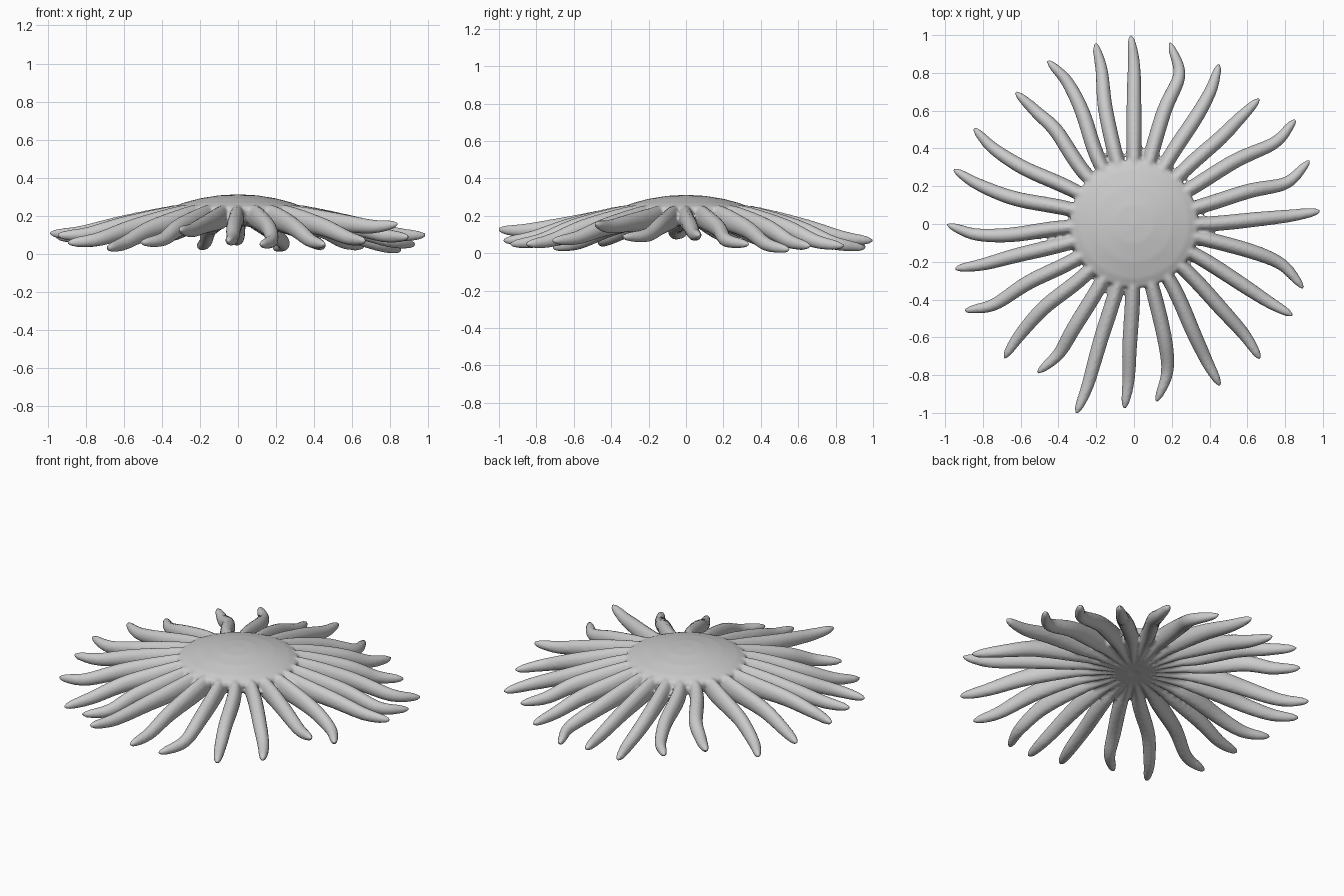
import bpy
import bmesh
from math import cos, sin, pi, radians
from mathutils import Vector

if "Cube" in bpy.data.objects:
    bpy.data.objects.remove(bpy.data.objects["Cube"])

SIDES = 12
STEPS = 6

# Arms counterclockwise from +x: bends at root, middle, outer part and tip (degrees),
# then reach and tip height (hundredths)
ARMS = [
    (0, 2, 3, 4, 99, 10), (0, 1, 0, 5, 99, 5), (2, 2, 0, 3, 102, 2), (2, 0, 0, 0, 94, 4),
    (2, 0, 0, 2, 96, 4), (1, 0, -2, 4, 98, 3), (0, 0, 0, 1, 100, 7), (0, -1, -3, -3, 98, 4),
    (-1, -5, -5, -2, 98, 10), (-1, -5, -4, -3, 94, 11), (1, 3, 2, -1, 99, 6),
    (2, 3, 1, -2, 100, 9), (3, 5, 4, 0, 99, 11), (1, 0, 0, -1, 98, 10),
    (1, -1, 0, -3, 101, 6), (1, -2, -1, 1, 99, 3), (1, 0, 0, -3, 94, 6),
    (0, -1, -1, -2, 105, 13), (-1, -2, -2, -3, 98, 7), (1, 0, -2, -8, 95, 5),
    (2, -1, -2, -2, 97, 5), (3, 1, 0, -2, 98, 7), (3, 1, 0, 0, 97, 16), (3, 2, 0, -6, 96, 9),
]


def spline(points):
    """Smooth samples through control vectors."""
    pts = [points[0]] + points + [points[-1]]
    out = []
    for a, b, c, d in zip(pts, pts[1:], pts[2:], pts[3:]):
        for k in range(STEPS):
            t = k / STEPS
            out.append(0.5 * (2 * b + (c - a) * t + (2 * a - 5 * b + 4 * c - d) * t**2
                              + (3 * b - a - 3 * c + d) * t**3))
    return out + [points[-1]]


def skin(bm, rings):
    """Closed tube through a list of vertex rings."""
    n = len(rings[0])
    for low, high in zip(rings, rings[1:]):
        for i in range(n):
            j = (i + 1) % n
            bm.faces.new((low[i], low[j], high[j], high[i]))
    bm.faces.new(rings[0][::-1])
    bm.faces.new(rings[-1])


def add_disc(bm):
    """Shallow dome with a nearly flat underside."""
    profile = [(0.01, 0.312), (0.1, 0.307), (0.2, 0.291), (0.29, 0.267), (0.335, 0.247),
               (0.34, 0.225), (0.31, 0.17), (0.2, 0.155), (0.01, 0.15)]
    n = 96
    skin(bm, [[bm.verts.new((r * cos(2 * pi * i / n), r * sin(2 * pi * i / n), z))
               for i in range(n)] for r, z in profile])


def add_arm(bm, base, root, mid, outer, tip, reach, height):
    """Tapering, winding arm that droops from the disc and flicks at its tip."""
    reach, height = reach / 100, height / 100
    lift = height - 0.07
    # radius, angle, height, half width, half depth
    stations = [Vector(s) for s in (
        (0.03, base + root, 0.19, 0.01, 0.045),
        (0.27, base + root, 0.197, 0.032, 0.06),
        (0.38, base + root, 0.186, 0.04, 0.062),
        (0.62, base + mid, 0.14 + 0.25 * lift, 0.04, 0.049),
        (reach * 0.83, base + outer, 0.085 + 0.65 * lift, 0.034, 0.038),
        (reach - 0.045, base + 0.3 * outer + 0.7 * tip, height - 0.1 * lift, 0.023, 0.025),
        (reach, base + tip, height, 0.007, 0.007))]
    samples = spline(stations)
    path = [Vector((s[0] * cos(radians(s[1])), s[0] * sin(radians(s[1])), s[2]))
            for s in samples]
    rings = []
    for k, (s, p) in enumerate(zip(samples, path)):
        along = (path[min(k + 1, len(path) - 1)] - path[max(k - 1, 0)]).normalized()
        side = Vector((-along.y, along.x, 0)).normalized()
        up = along.cross(side)
        turns = [2 * pi * i / SIDES for i in range(SIDES)]
        rings.append([bm.verts.new(p + side * s[3] * cos(a) + up * s[4] * sin(a))
                      for a in turns])
    skin(bm, rings)


# Disc and arms in one mesh
bm = bmesh.new()
add_disc(bm)
for index, arm in enumerate(ARMS):
    add_arm(bm, index * 360 / len(ARMS), *arm)
bmesh.ops.recalc_face_normals(bm, faces=bm.faces)
mesh = bpy.data.meshes.new("sea_star_body")
bm.to_mesh(mesh)
bm.free()
body = bpy.data.objects.new("sea_star_body", mesh)
bpy.context.collection.objects.link(body)

# Fuse the parts into one soft skin
fuse = body.modifiers.new("fuse", "REMESH")
fuse.mode = "VOXEL"
fuse.voxel_size = 0.009
fuse.use_smooth_shade = True
soften = body.modifiers.new("soften", "SMOOTH")
soften.factor = 0.5
soften.iterations = 4

# Plain grey skin
grey = bpy.data.materials.new("plain_grey")
grey.use_nodes = True
grey.diffuse_color = (0.6, 0.6, 0.6, 1)
grey.node_tree.nodes["Principled BSDF"].inputs["Base Color"].default_value = (0.6, 0.6, 0.6, 1)
mesh.materials.append(grey)
